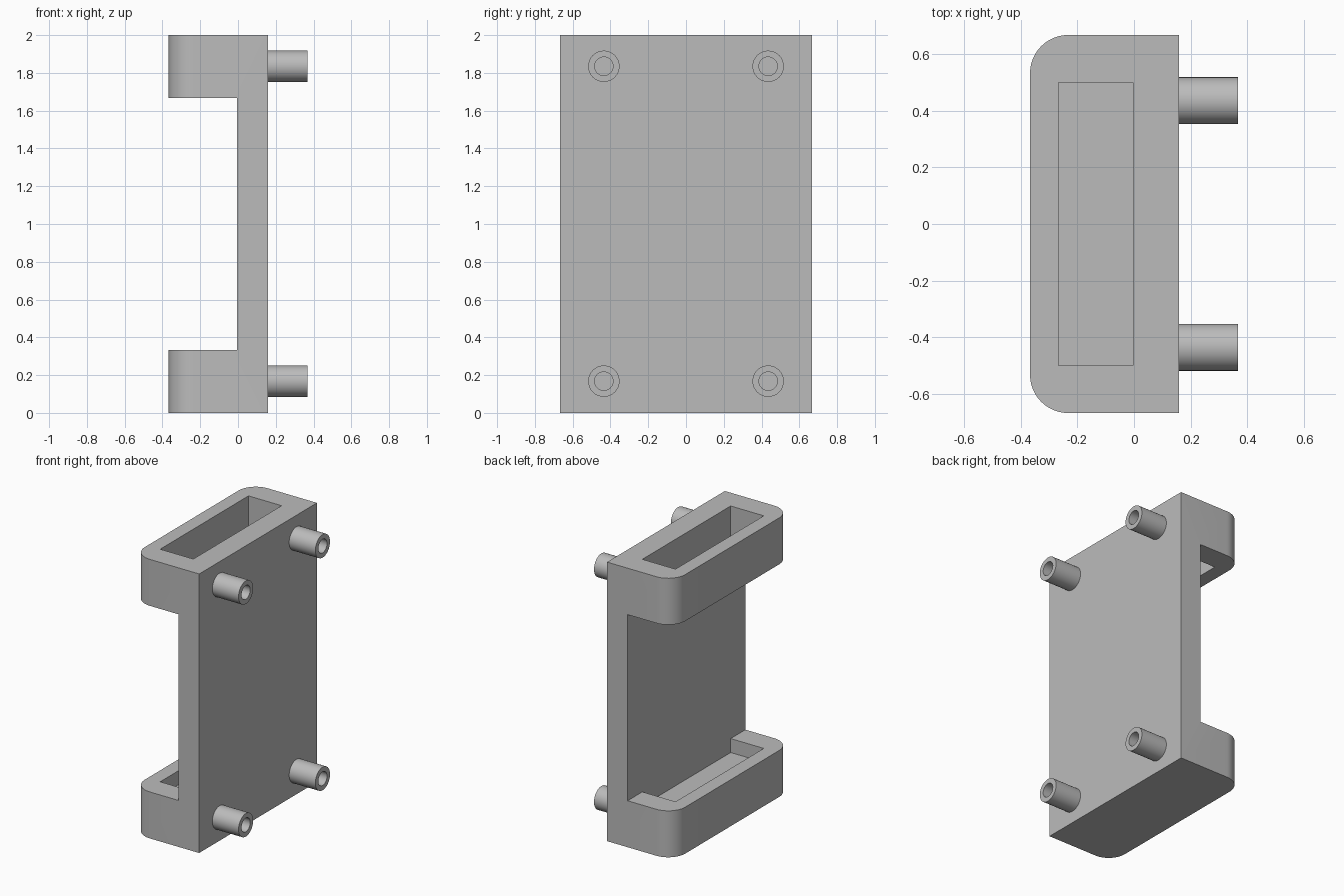
import bpy, bmesh, math
from mathutils import Matrix, Vector

if "Cube" in bpy.data.objects:
    bpy.data.objects.remove(bpy.data.objects["Cube"])

grey = bpy.data.materials.new("grey plastic")
grey.diffuse_color = (0.5, 0.5, 0.5, 1)
grey.use_nodes = True
grey.node_tree.nodes["Principled BSDF"].inputs["Base Color"].default_value = grey.diffuse_color

FRONT, PLATE_IN, PLATE_OUT, POST_END = -0.367, -0.004, 0.159, 0.367
HALF_W, RADIUS = 0.667, 0.135


def add_object(name, bm):
    mesh = bpy.data.meshes.new(name)
    bmesh.ops.recalc_face_normals(bm, faces=bm.faces)
    bm.to_mesh(mesh)
    bm.free()
    mesh.materials.append(grey)
    obj = bpy.data.objects.new(name, mesh)
    bpy.context.collection.objects.link(obj)
    return obj


def prism(name, outline, z0, z1):
    bm = bmesh.new()
    face = bm.faces.new([bm.verts.new((x, y, z0)) for x, y in outline])
    top = bmesh.ops.extrude_face_region(bm, geom=[face])
    verts = [v for v in top["geom"] if isinstance(v, bmesh.types.BMVert)]
    bmesh.ops.translate(bm, verts=verts, vec=(0, 0, z1 - z0))
    return add_object(name, bm)


def box(name, x0, x1, y0, y1, z0, z1):
    return prism(name, [(x0, y0), (x1, y0), (x1, y1), (x0, y1)], z0, z1)


def cut(target, cutter):
    bpy.context.view_layer.objects.active = target
    mod = target.modifiers.new("cut", "BOOLEAN")
    mod.operation = "DIFFERENCE"
    mod.solver = "EXACT"
    mod.object = cutter
    bpy.ops.object.modifier_apply(modifier=mod.name)
    bpy.data.objects.remove(cutter)


def smooth(obj):
    bpy.ops.object.select_all(action="DESELECT")
    obj.select_set(True)
    bpy.context.view_layer.objects.active = obj
    bpy.ops.object.shade_smooth_by_angle(angle=math.radians(30))


# holder body: tall block with two rounded front corners
outline = [(PLATE_OUT, -HALF_W), (PLATE_OUT, HALF_W)]
for cy, start in ((HALF_W - RADIUS, 90), (RADIUS - HALF_W, 180)):
    for i in range(13):
        a = math.radians(start + 90 * i / 12)
        outline.append((FRONT + RADIUS + RADIUS * math.cos(a), cy + RADIUS * math.sin(a)))
body = prism("holder_body", outline, 0, 2)

# open middle, then the slot through the upper collar into the lower one
cut(body, box("middle_cutter", -1, PLATE_IN, -1, 1, 0.333, 1.667))
cut(body, box("slot_cutter", -0.267, PLATE_IN, -0.5, 0.5, 0.233, 2.5))
smooth(body)

# hollow mounting posts on the outer face of the plate
SIDES = 32
# (radius, x) rings: outer wall, end rim, bore, bore floor
RINGS = [(0.083, PLATE_OUT), (0.083, POST_END), (0.049, POST_END), (0.049, PLATE_OUT + 0.001)]
for side, y in (("front", -0.435), ("back", 0.435)):
    for level, z in (("lower", 0.168), ("upper", 1.835)):
        bm = bmesh.new()
        rings = []
        for r, x in RINGS:
            angles = [2 * math.pi * i / SIDES for i in range(SIDES)]
            rings.append([bm.verts.new((x, y + r * math.cos(a), z + r * math.sin(a))) for a in angles])
        for ra, rb in zip(rings, rings[1:]):
            for i in range(SIDES):
                j = (i + 1) % SIDES
                bm.faces.new((ra[i], ra[j], rb[j], rb[i]))
        bm.faces.new(rings[0])
        bm.faces.new(rings[-1])
        smooth(add_object(f"{level}_{side}_post", bm))
